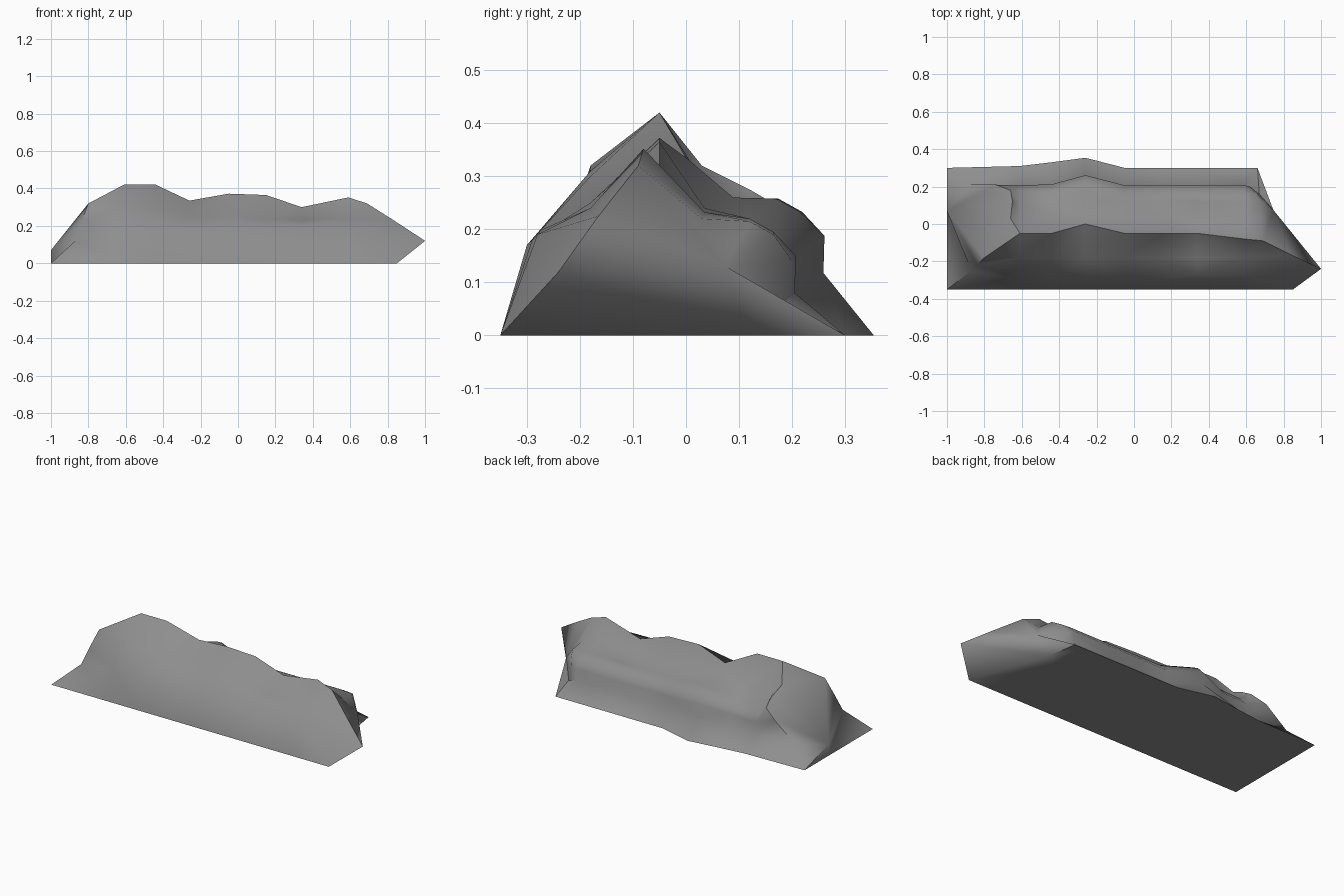
import bpy
import bmesh
import math
from mathutils import Vector

default_cube = bpy.data.objects.get("Cube")
if default_cube:
    bpy.data.objects.remove(default_cube, do_unlink=True)


def make_material(name, colour):
    material = bpy.data.materials.new(name)
    material.use_nodes = True
    material.diffuse_color = colour
    material.node_tree.nodes["Principled BSDF"].inputs["Base Color"].default_value = colour
    return material


def cross_section(x, ridge_y, ridge_z, bulge, bottom_bulge, ledge, ledge_z):
    """Rock outline at x, from the front foot over the ridge to the floor."""
    lift = bulge * 0.7
    hollow_z = 0.225 + lift + (ridge_z - 0.34) * 0.6
    return [
        Vector((x, -0.35, 0)),
        Vector((x, -0.3 + ledge, 0.17 + ledge)),
        Vector((x, -0.18, ledge_z)),
        Vector((x, ridge_y, ridge_z)),
        Vector((x, 0.035 + bulge, hollow_z)),
        Vector((x, 0.12 + bulge, 0.22 + lift)),
        Vector((x, 0.165 + bulge, 0.195 + lift)),
        Vector((x, 0.207 + bulge, 0.15 + lift)),
        Vector((x, 0.205 + bulge, 0.08 + lift)),
        Vector((x, 0.3 + bottom_bulge, 0)),
        Vector((x, 0.07, 0)),
    ]


# Rim of the broad sloping right end
right_end = [Vector(p) for p in (
    (-1, -0.35, 0), (-0.87, -0.25, 0.12), (-0.84, -0.215, 0.215), (-0.8, -0.18, 0.32),
    (-0.66, 0.03, 0.32), (-0.65, 0.12, 0.275), (-0.66, 0.18, 0.24),
    (-0.74, 0.21, 0.195), (-0.88, 0.21, 0.085), (-1, 0.3, 0), (-1, 0.07, 0))]

# Rim of the pointed left end
left_end = [Vector(p) for p in (
    (0.85, -0.35, 0), (1, -0.24, 0.12), (0.84, -0.165, 0.225), (0.69, -0.09, 0.32),
    (0.68, 0.03, 0.22), (0.67, 0.12, 0.215), (0.65, 0.165, 0.19),
    (0.62, 0.2, 0.14), (0.67, 0.16, 0.042), (0.66, 0.3, 0), (0.69, 0.12, 0))]

# Ridge line: x, ridge y, ridge z, back bulge, back foot bulge, ledge, ledge height
ridge_line = [
    (-0.61, -0.05, 0.42, 0, 0.01, 0, 0.31),
    (-0.44, -0.05, 0.42, 0.005, 0.03, 0, 0.3),
    (-0.26, 0, 0.335, 0.054, 0.054, 0, 0.25),
    (-0.05, -0.05, 0.372, 0, 0, 0, 0.25),
    (0.15, -0.05, 0.365, 0, 0, 0.01, 0.235),
    (0.34, -0.05, 0.3, 0, 0, 0.03, 0.23),
    (0.59, -0.08, 0.352, 0, 0, 0.02, 0.24),
]
sections = [right_end] + [cross_section(*row) for row in ridge_line] + [left_end]

bm = bmesh.new()
rings = [[bm.verts.new(point) for point in section] for section in sections]

# Sides and floor
for ring, following in zip(rings, rings[1:]):
    count = len(ring)
    for i in range(count):
        j = (i + 1) % count
        bm.faces.new((ring[i], ring[j], following[j], following[i]))


def close_end(ring, centre):
    """Front corner triangle, then a fan from the rest of the rim to a centre point."""
    hub = bm.verts.new(centre)
    rim = ring[1:]
    bm.faces.new((ring[0], rim[0], rim[-1]))
    for a, b in zip(rim, rim[1:] + rim[:1]):
        bm.faces.new((a, b, hub))


close_end(rings[0], (-1, 0.07, 0.07))
close_end(rings[-1], (0.745, 0.075, 0.13))
bmesh.ops.recalc_face_normals(bm, faces=bm.faces)
bmesh.ops.triangulate(bm, faces=bm.faces)

mesh = bpy.data.meshes.new("rock_ridge")
bm.to_mesh(mesh)
bm.free()
rock = bpy.data.objects.new("rock_ridge", mesh)
bpy.context.collection.objects.link(rock)
mesh.materials.append(make_material("stone grey", (0.27, 0.27, 0.27, 1)))

# Smooth stone with sharp breaks
bpy.ops.object.select_all(action="DESELECT")
rock.select_set(True)
bpy.context.view_layer.objects.active = rock
bpy.ops.object.shade_smooth_by_angle(angle=math.radians(60))
